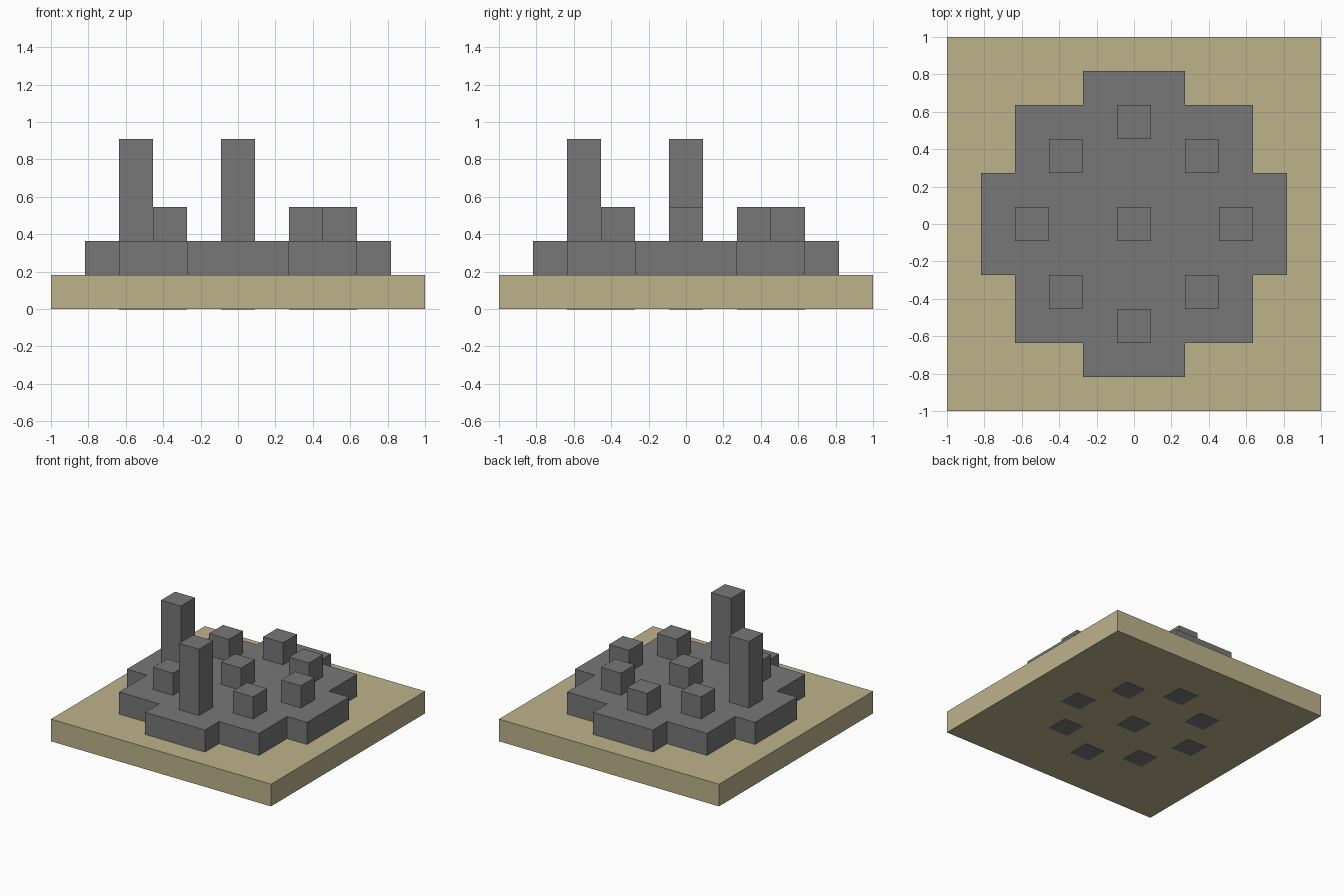
import bpy
import bmesh

cube = bpy.data.objects.get("Cube")
if cube:
    bpy.data.objects.remove(cube, do_unlink=True)

U = 2 / 11  # one grid cell; the base is eleven cells wide


def make_material(name, rgb):
    mat = bpy.data.materials.new(name)
    mat.use_nodes = True
    colour = (*rgb, 1)
    mat.diffuse_color = colour
    mat.node_tree.nodes["Principled BSDF"].inputs["Base Color"].default_value = colour
    return mat


sand = make_material("sand", (0.51, 0.45, 0.26))
stone = make_material("stone_grey", (0.185, 0.185, 0.185))


def make_prism(name, outline, bottom, top, mat):
    """Extrude a flat outline, given in cells, from bottom to top."""
    bm = bmesh.new()
    face = bm.faces.new([bm.verts.new((x * U, y * U, bottom * U)) for x, y in outline])
    extruded = bmesh.ops.extrude_face_region(bm, geom=[face])["geom"]
    for item in extruded:
        if isinstance(item, bmesh.types.BMVert):
            item.co.z = top * U
    bmesh.ops.recalc_face_normals(bm, faces=bm.faces)
    mesh = bpy.data.meshes.new(name)
    bm.to_mesh(mesh)
    bm.free()
    mesh.materials.append(mat)
    obj = bpy.data.objects.new(name, mesh)
    bpy.context.collection.objects.link(obj)
    return obj


def square(x, y, half):
    return [(x - half, y - half), (x + half, y - half),
            (x + half, y + half), (x - half, y + half)]


# Square base
make_prism("base", square(0, 0, 5.5), 0, 1, sand)

# Stepped platform: one quarter of the outline, turned four times
quarter = [(4.5, -1.5), (4.5, 1.5), (3.5, 1.5), (3.5, 3.5), (1.5, 3.5)]
outline = []
for turn in range(4):
    outline += quarter
    quarter = [(-y, x) for x, y in quarter]
make_prism("stepped_platform", outline, 1, 2, stone)

# Pillars run through the base, a hair proud of its underside
PROUD = -0.01
pillars = {
    "centre_block": (0, 0, 3),
    "front_tower": (0, -3, 5),
    "right_tower": (-3, 0, 5),
    "back_block": (0, 3, 3),
    "left_block": (3, 0, 3),
}
for side, sx in (("left", 1), ("right", -1)):
    for end, sy in (("front", -1), ("back", 1)):
        pillars[f"{end}_{side}_block"] = (2 * sx, 2 * sy, 3)

for name, (x, y, top) in pillars.items():
    make_prism(name, square(x, y, 0.5), PROUD, top, stone)
